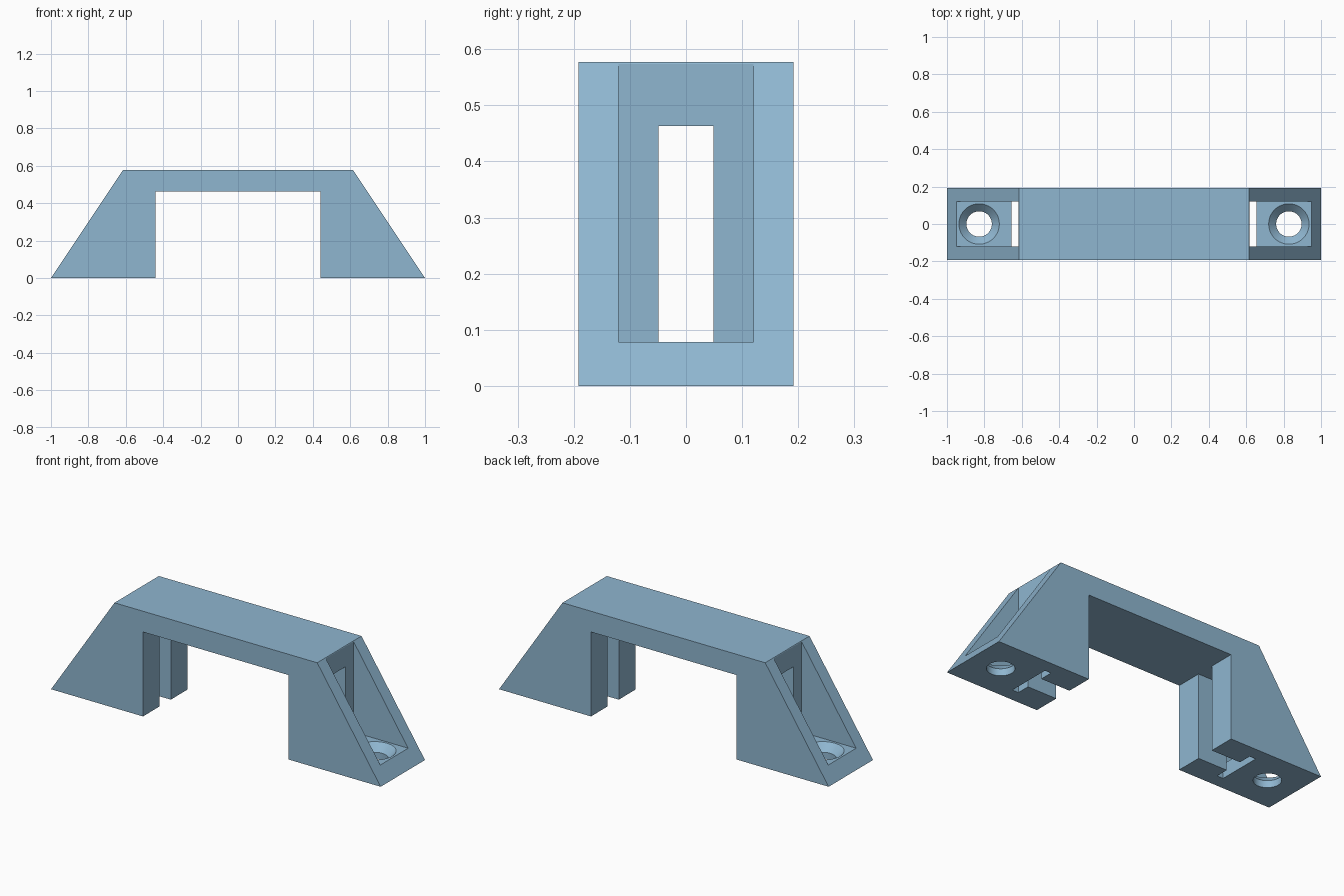
import bpy, bmesh, math

if "Cube" in bpy.data.objects:
    bpy.data.objects.remove(bpy.data.objects["Cube"])

blue = bpy.data.materials.new("steel_blue")
blue.diffuse_color = (0.275, 0.468, 0.631, 1.0)
blue.use_nodes = True
blue.node_tree.nodes["Principled BSDF"].inputs["Base Color"].default_value = blue.diffuse_color


def make_object(name, bm):
    bmesh.ops.recalc_face_normals(bm, faces=bm.faces)
    mesh = bpy.data.meshes.new(name)
    bm.to_mesh(mesh)
    bm.free()
    mesh.materials.append(blue)
    obj = bpy.data.objects.new(name, mesh)
    bpy.context.collection.objects.link(obj)
    return obj


def prism(name, outline, axis, low, high):
    """Extrude a closed outline along y (outline in x, z) or z (outline in x, y)."""
    bm = bmesh.new()
    place = (lambda a, b: (a, low, b)) if axis == "y" else (lambda a, b: (a, b, low))
    face = bm.faces.new([bm.verts.new(place(a, b)) for a, b in outline])
    top = bmesh.ops.extrude_face_region(bm, geom=[face])["geom"]
    d = high - low
    bmesh.ops.translate(bm, vec=(0, d, 0) if axis == "y" else (0, 0, d),
                        verts=[v for v in top if isinstance(v, bmesh.types.BMVert)])
    return make_object(name, bm)


def turned(name, profile, x, segments=64):
    """Closed solid of stacked rings (radius, height) around a vertical axis."""
    bm = bmesh.new()
    angles = [2 * math.pi * i / segments for i in range(segments)]
    rings = [[bm.verts.new((x + r * math.cos(a), r * math.sin(a), z)) for a in angles]
             for r, z in profile]
    for lo, hi in zip(rings, rings[1:]):
        for i in range(segments):
            j = (i + 1) % segments
            bm.faces.new((lo[i], lo[j], hi[j], hi[i]))
    bm.faces.new(rings[0])
    bm.faces.new(rings[-1])
    return make_object(name, bm)


# Handle body: a trapezoid seen from the front
handle = prism("handle", [(-1, 0), (1, 0), (0.615, 0.577), (-0.615, 0.577)],
               "y", -0.192, 0.192)

# Grip opening with a narrow channel running into each leg
grip, end, wide, slot = 0.442, 0.635, 0.3, 0.049
cutters = [prism("grip_cutter", [
    (-grip, -wide), (grip, -wide), (grip, -slot), (end, -slot), (end, slot), (grip, slot),
    (grip, wide), (-grip, wide), (-grip, slot), (-end, slot), (-end, -slot), (-grip, -slot)],
    "z", -0.1, 0.463)]

for s, side in ((-1, "left"), (1, "right")):
    # Screw pocket in the sloped end, with a slit through its floor
    pocket = [(0.617, -0.1), (0.654, -0.1), (0.654, 0.078), (1.2, 0.078), (1.2, 0.8), (0.617, 0.8)]
    cutters.append(prism(side + "_pocket_cutter", [(s * x, z) for x, z in pocket],
                         "y", -0.1205, 0.1205))
    # Countersunk screw hole
    cutters.append(turned(side + "_screw_cutter",
                          [(0.068, -0.1), (0.068, 0.038), (0.115, 0.085)], s * 0.828))

# Cut the openings and remove the cutters
bpy.context.view_layer.objects.active = handle
handle.select_set(True)
for cutter in cutters:
    cutter.hide_render = True
    mod = handle.modifiers.new(cutter.name, "BOOLEAN")
    mod.operation, mod.solver, mod.object = "DIFFERENCE", "EXACT", cutter
    bpy.ops.object.modifier_apply(modifier=mod.name)
    bpy.data.objects.remove(cutter, do_unlink=True)

# Smooth screw holes, crisp edges elsewhere
bpy.ops.object.shade_smooth_by_angle(angle=math.radians(25))
